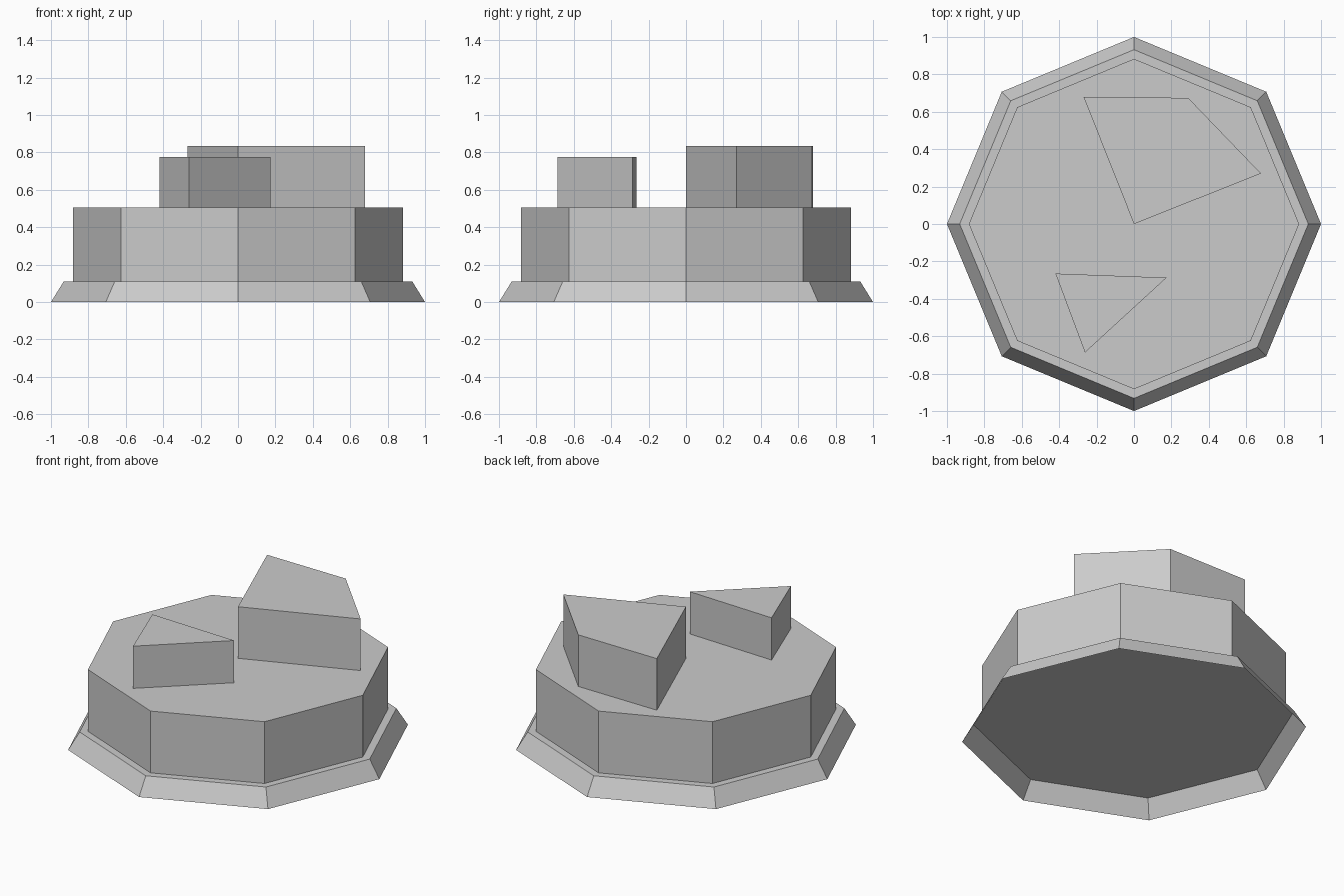
import bpy
import bmesh
import math

cube = bpy.data.objects.get("Cube")
if cube:
    bpy.data.objects.remove(cube, do_unlink=True)

# Single plain grey
grey = bpy.data.materials.new("mid_grey")
grey.use_nodes = True
colour = (0.6, 0.6, 0.6, 1.0)
grey.diffuse_color = colour
grey.node_tree.nodes["Principled BSDF"].inputs["Base Color"].default_value = colour


def octagon(radius):
    """Eight corners, counter-clockwise, starting on the x axis."""
    return [(radius * math.cos(i * math.pi / 4), radius * math.sin(i * math.pi / 4))
            for i in range(8)]


def block(name, lower, upper, bottom, top):
    """Walls between two counter-clockwise outlines, capped on top, open below."""
    bm = bmesh.new()
    low = [bm.verts.new((x, y, bottom)) for x, y in lower]
    high = [bm.verts.new((x, y, top)) for x, y in upper]
    for i in range(len(low)):
        j = (i + 1) % len(low)
        bm.faces.new((low[i], low[j], high[j], high[i]))
    bm.faces.new(high)
    mesh = bpy.data.meshes.new(name)
    bm.to_mesh(mesh)
    bm.free()
    mesh.materials.append(grey)
    bpy.context.collection.objects.link(bpy.data.objects.new(name, mesh))


LEDGE = 0.11
DECK = 0.505

# Hollow flared foot and the straight drum standing on it
block("flared_foot", octagon(1), octagon(0.932), 0, LEDGE)
block("drum", octagon(0.883), octagon(0.883), LEDGE, DECK)

# Blocks standing on the deck
large = [(0, 0), (0.679, 0.27), (0.29, 0.674), (-0.27, 0.68)]
small = [(-0.42, -0.265), (-0.262, -0.687), (0.174, -0.287)]
block("large_wedge", large, large, DECK, 0.835)
block("small_wedge", small, small, DECK, 0.775)
